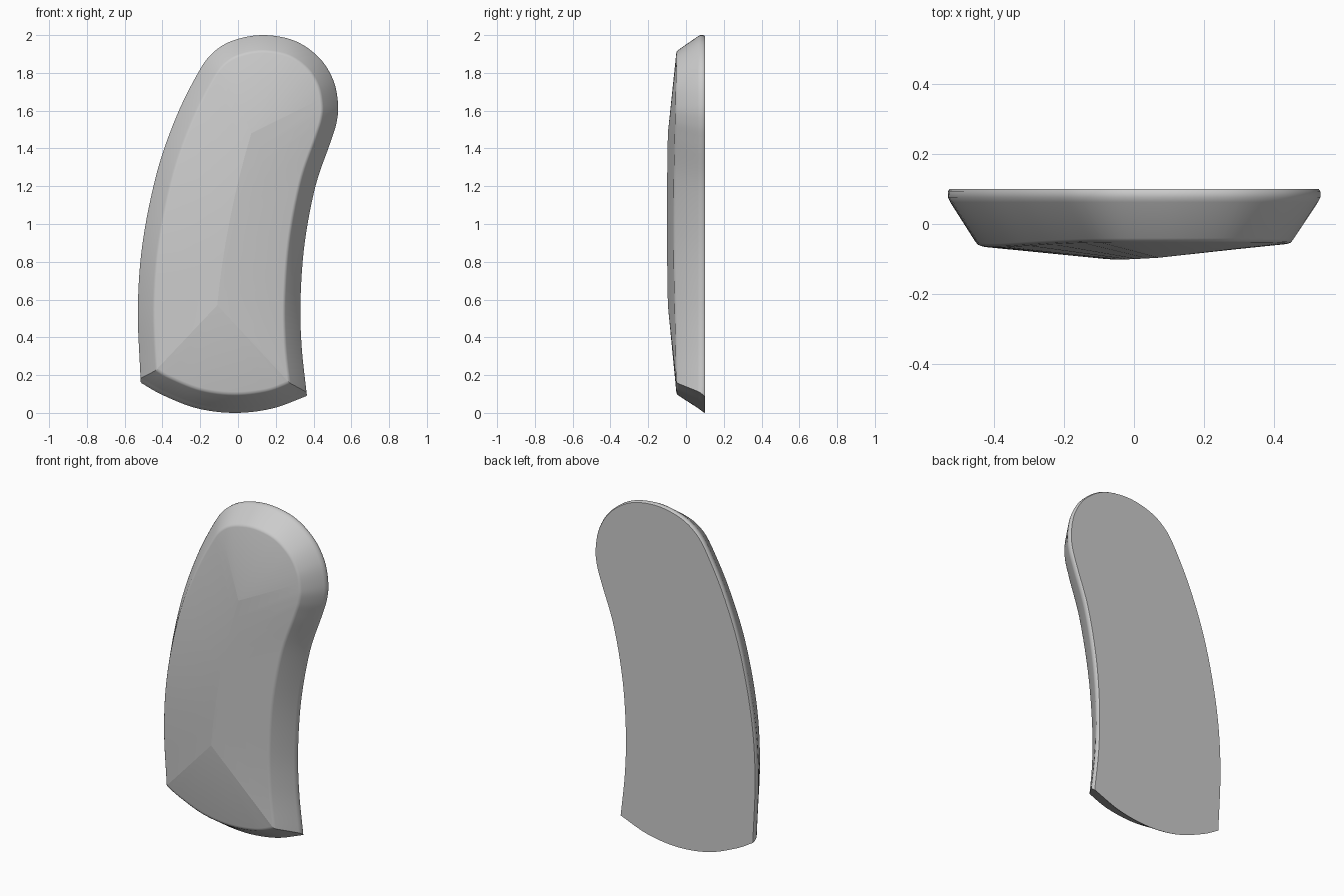
import bpy, bmesh, math
from mathutils import Vector

cube = bpy.data.objects.get("Cube")
if cube:
    bpy.data.objects.remove(cube)

STEPS = 6  # samples per control span


def spline(points):
    """Smooth open curve through 2D control points."""
    p = [Vector(q) for q in points]
    p = [2 * p[0] - p[1]] + p + [2 * p[-1] - p[-2]]
    out = []
    for a, b, c, d in zip(p, p[1:], p[2:], p[3:]):
        for i in range(STEPS):
            t = i / STEPS
            out.append(0.5 * (2 * b + (c - a) * t + (2 * a - 5 * b + 4 * c - d) * t ** 2
                              + (3 * b - a - 3 * c + d) * t ** 3))
    return out + [p[-2]]


def frames(chain):
    """Unit tangent and inward normal at every chain point."""
    last = len(chain) - 1
    tans = [(chain[min(i + 1, last)] - chain[max(i - 1, 0)]).normalized() for i in range(last + 1)]
    return [(t, Vector((-t.y, t.x))) for t in tans]


def miter(n1, d1, n2, d2):
    det = n1.x * n2.y - n1.y * n2.x
    return Vector((d1 * n2.y - d2 * n1.y, d2 * n1.x - d1 * n2.x)) / det


# Outline: bottom arc, then up the right, over the top and down the left
bottom = spline([(-.515, .16), (-.4, .095), (-.22, .025), (-.02, 0), (.18, .023), (.365, .09)])
side_points = [(.365, .09), (.337, .35), (.331, .6), (.353, .9), (.41, 1.2), (.485, 1.42),
               (.52, 1.53), (.53, 1.63), (.505, 1.76), (.43, 1.88), (.3, 1.97), (.13, 2),
               (-.03, 1.97), (-.14, 1.9), (-.22, 1.785), (-.33, 1.56), (-.43, 1.27),
               (-.505, .9), (-.53, .55), (-.515, .16)]
sides = spline(side_points)
bottom_f, sides_f = frames(bottom), frames(sides)


def inset(d_side, d_bottom):
    """Outline moved inward, with mitred lower corners."""
    right = miter(bottom_f[-1][1], d_bottom, sides_f[0][1], d_side)
    left = miter(sides_f[-1][1], d_side, bottom_f[0][1], d_bottom)
    ring = []
    for chain, fr, d, v0, v1 in ((bottom, bottom_f, d_bottom, left, right),
                                 (sides, sides_f, d_side, right, left)):
        s0, s1 = v0.dot(fr[0][0]), v1.dot(fr[-1][0])
        last = len(chain) - 1
        for i in range(last):
            u = i / last
            t, n = fr[i]
            shift = s0 * max(0, 1 - 3 * u) + s1 * max(0, 3 * u - 2)
            ring.append(chain[i] + n * d + t * shift)
    return ring


bm = bmesh.new()
# Rim and slope profile: side inset, bottom inset, depth
profile = [(.005, 0, .1), (0, .004, .092), (0, .016, .076), (.007, .026, .062),
           (.078, .092, -.04), (.085, .1, -.048), (.094, .112, -.051)]
rings = []
for k, (ds, db, y) in enumerate(profile):
    ring = []
    for p in inset(ds, db):
        bulge = -.016 * math.sin(math.pi * min(1, p.y / 2)) ** 2 if k > 3 else 0
        ring.append(bm.verts.new((p.x, y + bulge, p.y)))
    rings.append(ring)
count = len(rings[0])
for a, b in zip(rings, rings[1:]):
    for i in range(count):
        j = (i + 1) % count
        bm.faces.new((a[i], a[j], b[j], b[i]))
bm.faces.new(rings[0])  # flat back

# Front ridge, joined to the inner edge by hipped slopes
ridge = []
for i in range(9):
    t = i / 8
    ridge.append(bm.verts.new((-.11 + .09 * t + .09 * t * t,
                               -.096 - .005 * math.sin(math.pi * t), .57 + .91 * t)))
inner = rings[-1]
n_bottom = len(bottom) - 1
hip_right = n_bottom + 7 * STEPS + 2
hip_left = n_bottom + 13 * STEPS


def ridge_index(i):
    if i <= n_bottom or i >= count:
        return 0
    if i < hip_right:
        return round(8 * (i - n_bottom) / (hip_right - n_bottom))
    if i <= hip_left:
        return 8
    return round(8 * (count - i) / (count - hip_left))


for i in range(count):
    a, b = ridge[ridge_index(i)], ridge[ridge_index(i + 1)]
    v, w = inner[i], inner[(i + 1) % count]
    bm.faces.new((v, w, a))
    if a != b:
        bm.faces.new((w, b, a))

bmesh.ops.recalc_face_normals(bm, faces=bm.faces)
for f in bm.faces:
    f.smooth = True

# Crisp back edge, ridge, hips and lower corners
creases = list(zip(ridge, ridge[1:]))
creases += [(inner[0], ridge[0]), (inner[n_bottom], ridge[0]),
            (inner[hip_right], ridge[8]), (inner[hip_left], ridge[8])]
creases += [(rings[0][i], rings[0][(i + 1) % count]) for i in range(count)]
for a, b in zip(rings, rings[1:]):
    creases += [(a[i], b[i]) for i in (0, n_bottom)]
for a, b in creases:
    edge = bm.edges.get((a, b))
    if edge:
        edge.smooth = False

mesh = bpy.data.meshes.new("curved_panel")
bm.to_mesh(mesh)
bm.free()
panel = bpy.data.objects.new("curved_panel", mesh)
bpy.context.collection.objects.link(panel)

grey = bpy.data.materials.new("plain grey")
grey.use_nodes = True
colour = (.6, .6, .6, 1)
grey.diffuse_color = colour
grey.node_tree.nodes["Principled BSDF"].inputs["Base Color"].default_value = colour
mesh.materials.append(grey)
